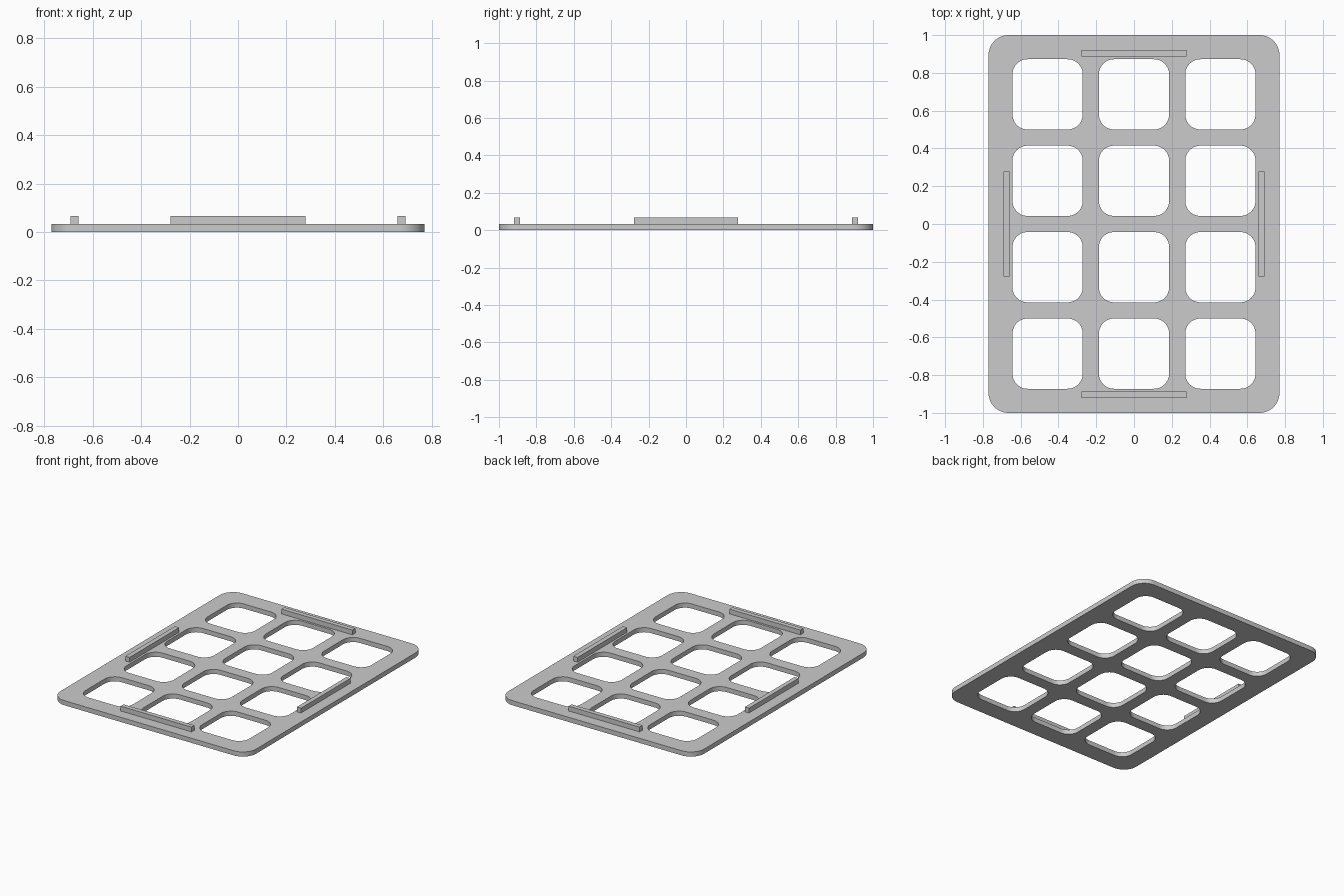
import bpy, bmesh, math

if "Cube" in bpy.data.objects:
    bpy.data.objects.remove(bpy.data.objects["Cube"])

THICK = 0.033      # plate thickness
RAIL_TOP = 0.067   # top of the raised rails
PITCH = 0.4575     # spacing of the openings
OPENING = 0.372    # side length of an opening

grey = bpy.data.materials.new("plain_grey")
grey.diffuse_color = (0.6, 0.6, 0.6, 1)
grey.use_nodes = True
grey.node_tree.nodes["Principled BSDF"].inputs["Base Color"].default_value = grey.diffuse_color


def rounded_rect(curve, cx, cy, w, h, r, steps=12):
    """Add a closed rounded rectangle outline to a 2D curve."""
    pts = []
    for i, (sx, sy) in enumerate([(1, 1), (-1, 1), (-1, -1), (1, -1)]):
        for k in range(steps + 1):
            a = math.pi / 2 * (i + k / steps)
            pts.append((cx + sx * (w / 2 - r) + r * math.cos(a),
                        cy + sy * (h / 2 - r) + r * math.sin(a)))
    spline = curve.splines.new('POLY')
    spline.points.add(len(pts) - 1)
    for p, (x, y) in zip(spline.points, pts):
        p.co = (x, y, 0, 1)
    spline.use_cyclic_u = True


def rail(name, x, y, w, d):
    """Raised rectangular rail standing on the plate."""
    bpy.ops.mesh.primitive_cube_add(size=1, location=(x, y, (THICK + RAIL_TOP) / 2))
    ob = bpy.context.object
    ob.name = name
    ob.scale = (w, d, RAIL_TOP - THICK)
    ob.data.materials.append(grey)


# Grid plate: rounded outline with a 3 x 4 array of rounded openings
curve = bpy.data.curves.new("grid_plate", 'CURVE')
curve.dimensions = '2D'
curve.fill_mode = 'BOTH'
curve.extrude = THICK / 2
rounded_rect(curve, 0, 0, 1.54, 2.0, 0.105)
for col in range(3):
    for row in range(4):
        rounded_rect(curve, (col - 1) * PITCH, (row - 1.5) * PITCH,
                     OPENING, OPENING, 0.08)
plate = bpy.data.objects.new("grid_plate", curve)
bpy.context.collection.objects.link(plate)
plate.location.z = THICK / 2
bpy.context.view_layer.objects.active = plate
plate.select_set(True)
bpy.ops.object.convert(target='MESH')
plate = bpy.context.object

# Join the caps to the walls and smooth the rounded corners
bm = bmesh.new()
bm.from_mesh(plate.data)
bmesh.ops.remove_doubles(bm, verts=bm.verts, dist=1e-5)
bmesh.ops.recalc_face_normals(bm, faces=bm.faces)
bm.to_mesh(plate.data)
bm.free()
plate.data.materials.clear()
plate.data.materials.append(grey)
bpy.ops.object.shade_smooth_by_angle(angle=math.radians(30))

# Locating rails, one centred on each side
for side, sign in (("right", 1), ("left", -1)):
    rail(side + "_rail", sign * 0.675, 0, 0.033, 0.558)
for side, sign in (("back", 1), ("front", -1)):
    rail(side + "_rail", 0, sign * 0.904, 0.558, 0.033)
